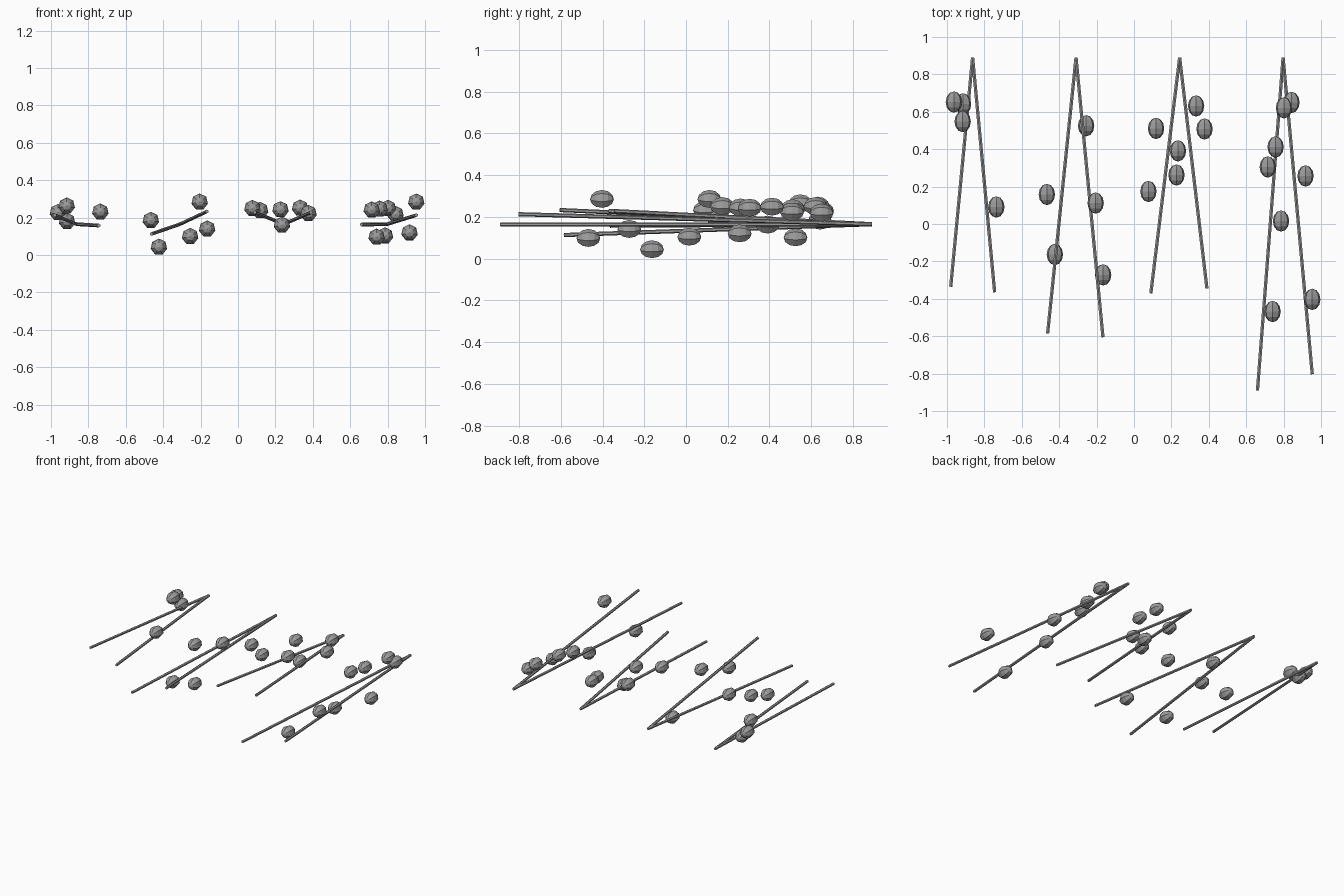
import bpy
import bmesh
import math
from mathutils import Matrix, Vector

# Remove the default cube if present
default_cube = bpy.data.objects.get("Cube")
if default_cube:
    bpy.data.objects.remove(default_cube, do_unlink=True)

# One plain grey for every part
grey = bpy.data.materials.new("plain grey")
grey.use_nodes = True
colour = (0.33, 0.33, 0.33, 1)
grey.diffuse_color = colour
grey.node_tree.nodes["Principled BSDF"].inputs["Base Color"].default_value = colour

TIP_Y, TIP_Z = 0.89, 0.165
STEM_RADIUS = 0.01
BERRY_RADIUS, BERRY_HALF_LENGTH = 0.045, 0.057


def add_object(name, mesh, location=(0, 0, 0)):
    obj = bpy.data.objects.new(name, mesh)
    obj.location = location
    bpy.context.scene.collection.objects.link(obj)
    return obj


def finish_mesh(name, bm):
    mesh = bpy.data.meshes.new(name)
    bm.to_mesh(mesh)
    bm.free()
    mesh.materials.append(grey)
    return mesh


def berry_mesh():
    """Low-poly ellipsoid with its poles along y."""
    bm = bmesh.new()
    bmesh.ops.create_uvsphere(bm, u_segments=7, v_segments=6, radius=1)
    bmesh.ops.rotate(bm, verts=bm.verts, matrix=Matrix.Rotation(math.radians(90), 3, "X"))
    bmesh.ops.scale(bm, verts=bm.verts, vec=(BERRY_RADIUS, BERRY_HALF_LENGTH, BERRY_RADIUS))
    return finish_mesh("berry", bm)


def add_stem(name, start, end):
    """Thin straight rod between two points."""
    start, end = Vector(start), Vector(end)
    axis = end - start
    bm = bmesh.new()
    bmesh.ops.create_cone(bm, cap_ends=True, segments=6, radius1=STEM_RADIUS,
                          radius2=STEM_RADIUS, depth=axis.length)
    turn = axis.to_track_quat("Z", "Y").to_matrix()
    bmesh.ops.rotate(bm, verts=bm.verts, matrix=turn)
    bmesh.ops.translate(bm, verts=bm.verts, vec=(start + end) / 2)
    add_object(name, finish_mesh(name, bm))


# Each cluster: tip x, the free ends of its two stems, and its berry centres
clusters = {
    "far_right": (-.863,
                  [(-.98, -.335, .213), (-.745, -.365, .158)],
                  [(-.963, .652, .228), (-.914, .642, .18),
                   (-.916, .548, .263), (-.736, .091, .231)]),
    "inner_right": (-.31,
                    [(-.462, -.585, .113), (-.166, -.605, .233)],
                    [(-.256, .525, .1), (-.466, .158, .186), (-.205, .112, .284),
                     (-.423, -.163, .043), (-.165, -.272, .14)]),
    "inner_left": (.244,
                   [(.09, -.37, .228), (.39, -.345, .228)],
                   [(.332, .631, .252), (.377, .508, .223), (.118, .511, .239),
                    (.235, .391, .161), (.227, .262, .243), (.077, .174, .25)]),
    "far_left": (.797,
                 [(.66, -.89, .163), (.953, -.803, .213)],
                 [(.842, .65, .218), (.802, .621, .25), (.757, .412, .247),
                  (.715, .305, .242), (.917, .257, .119), (.786, .016, .103),
                  (.741, -.468, .097), (.953, -.403, .284)]),
}

shared_berry = berry_mesh()
for side, (tip_x, stem_ends, berries) in clusters.items():
    # Pair of stems meeting at the back tip
    for label, end in zip(("right", "left"), stem_ends):
        add_stem(f"{side}_{label}_stem", (tip_x, TIP_Y, TIP_Z), end)
    # Berries scattered around the stems
    for number, centre in enumerate(berries, start=1):
        add_object(f"{side}_berry_{number}", shared_berry, centre)
